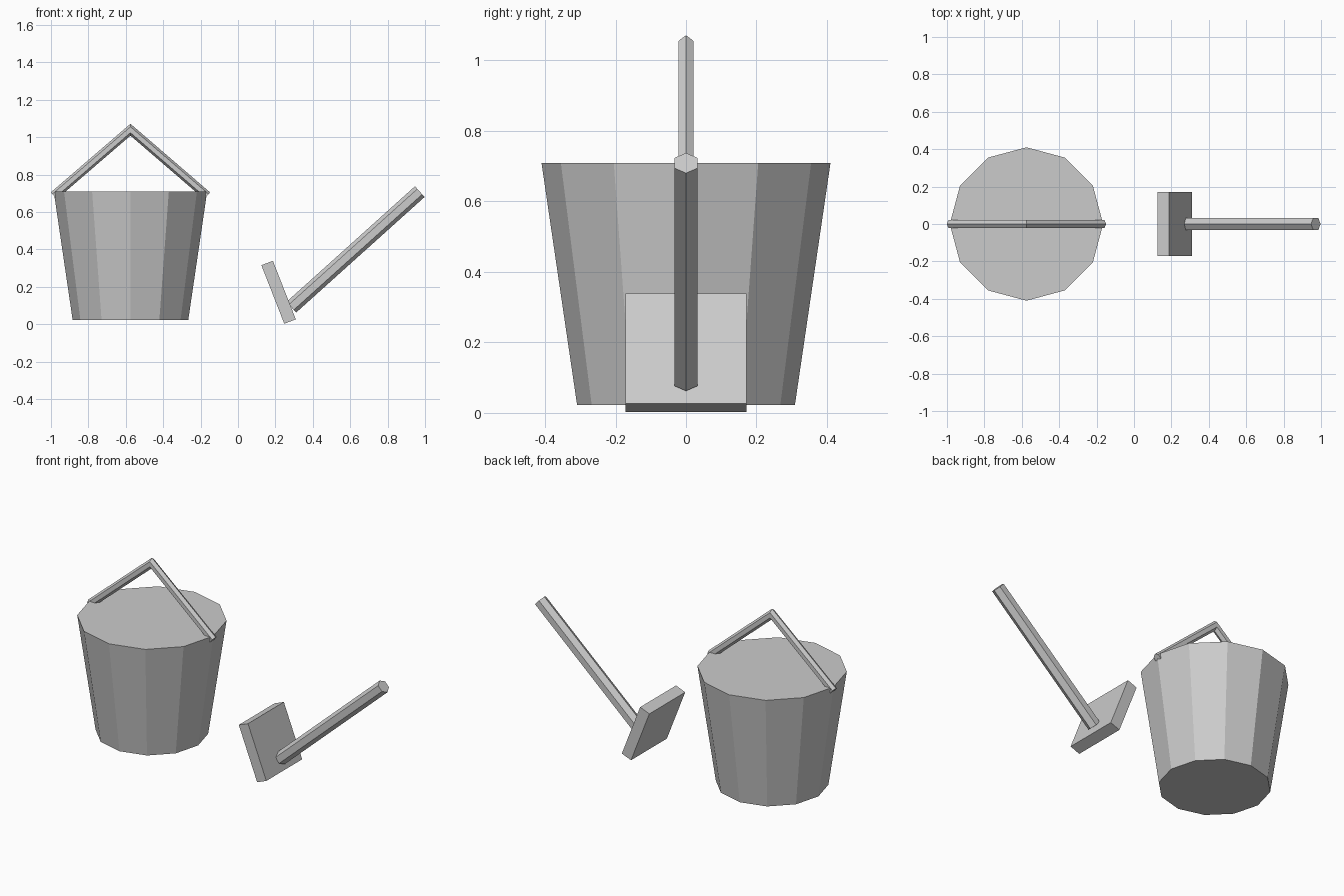
import bpy
import bmesh
from math import cos, sin, pi, radians
from mathutils import Vector, Matrix

if "Cube" in bpy.data.objects:
    bpy.data.objects.remove(bpy.data.objects["Cube"], do_unlink=True)

grey = bpy.data.materials.new("plain_grey")
grey.use_nodes = True
colour = (0.6, 0.6, 0.6, 1)
grey.diffuse_color = colour
grey.node_tree.nodes["Principled BSDF"].inputs["Base Color"].default_value = colour


def add_object(name, bm):
    bmesh.ops.recalc_face_normals(bm, faces=bm.faces)
    mesh = bpy.data.meshes.new(name)
    bm.to_mesh(mesh)
    bm.free()
    mesh.materials.append(grey)
    obj = bpy.data.objects.new(name, mesh)
    bpy.context.collection.objects.link(obj)
    return obj


def hex_bar(name, path, radius):
    """Sweep a hexagon along (x, z) points with mitred corners."""
    points = [Vector((x, 0, z)) for x, z in path]
    steps = [(b - a).normalized() for a, b in zip(points, points[1:])]
    bm = bmesh.new()
    rings = []
    for i, p in enumerate(points):
        before, after = steps[max(i - 1, 0)], steps[min(i, len(steps) - 1)]
        along = (before + after).normalized()
        across = Vector((-along.z, 0, along.x)) / along.dot(after)
        rings.append([bm.verts.new(p + radius * (across * cos(k * pi / 3)
                      + Vector((0, sin(k * pi / 3), 0)))) for k in range(6)])
    for a, b in zip(rings, rings[1:]):
        for k in range(6):
            n = (k + 1) % 6
            bm.faces.new((a[k], a[n], b[n], b[k]))
    bm.faces.new(rings[0])
    bm.faces.new(rings[-1])
    return add_object(name, bm)


# Bucket: closed, tapered twelve-sided body
bucket_x, bottom, top = -0.575, 0.022, 0.709
bm = bmesh.new()
bmesh.ops.create_cone(bm, cap_ends=True, segments=12, radius1=0.309, radius2=0.41,
                      depth=top - bottom,
                      matrix=Matrix.Translation((bucket_x, 0, (top + bottom) / 2)))
add_object("bucket_body", bm)

# Bucket handle: one bent bar, peaked in the middle
hex_bar("bucket_handle",
        [(bucket_x - 0.41, 0.687), (bucket_x, 1.04), (bucket_x + 0.41, 0.687)], 0.024)

# Spade: tilted square blade and straight shaft
bm = bmesh.new()
bmesh.ops.create_cube(bm, size=1, matrix=Matrix.Translation((0.217, 0, 0.171))
                      @ Matrix.Rotation(radians(-21.4), 4, "Y")
                      @ Matrix.Diagonal((0.066, 0.342, 0.336, 1)))
add_object("spade_blade", bm)
hex_bar("spade_shaft", [(0.285, 0.091), (0.972, 0.709)], 0.0385)
